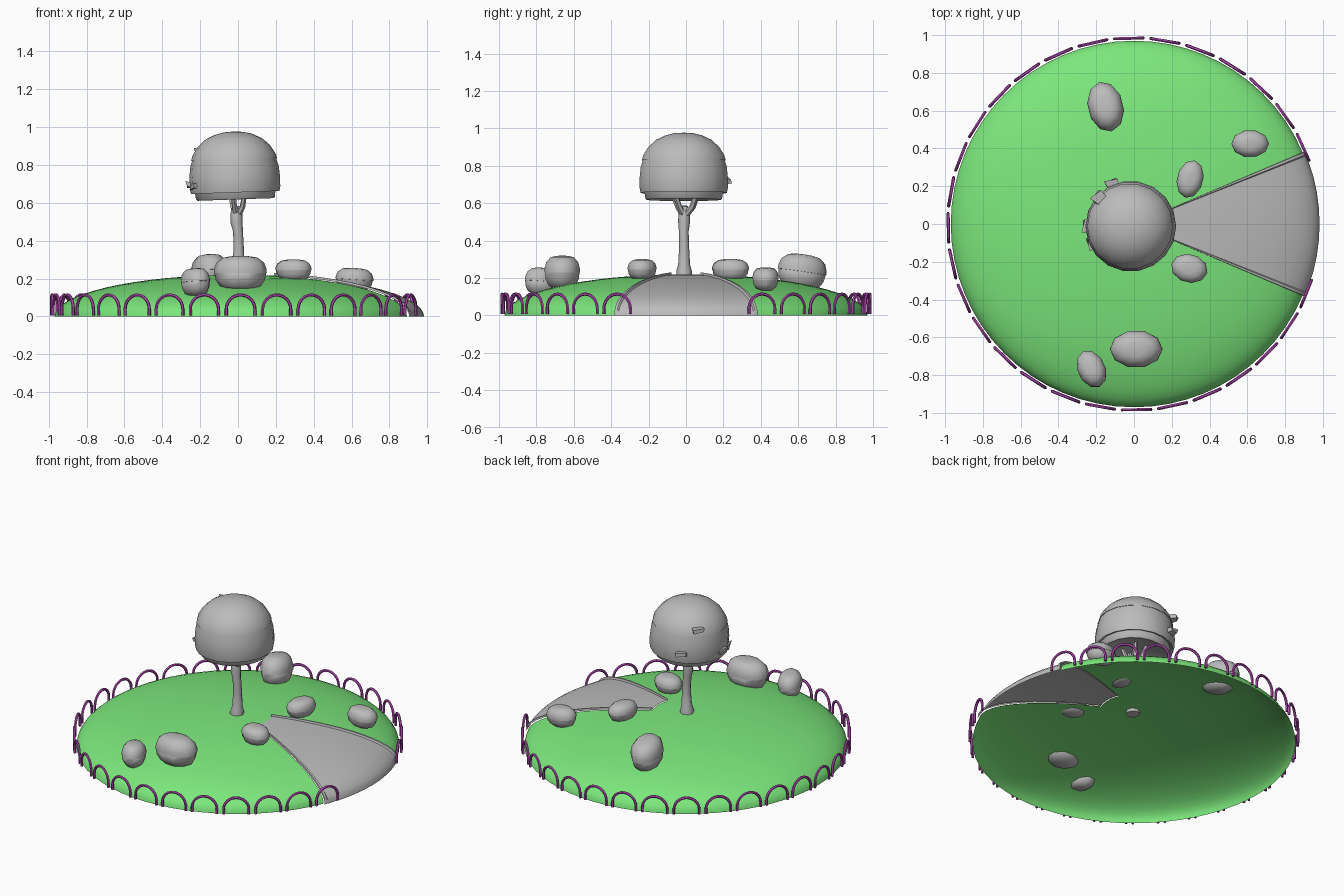
import bpy, bmesh, math
from math import sin, cos, radians, pi
from mathutils import Vector, Matrix

if "Cube" in bpy.data.objects:
    bpy.data.objects.remove(bpy.data.objects["Cube"])


def material(name, col):
    m = bpy.data.materials.new(name)
    m.diffuse_color = (*col, 1)
    m.use_nodes = True
    m.node_tree.nodes["Principled BSDF"].inputs["Base Color"].default_value = m.diffuse_color
    return m


GREEN = material("grass green", (0.2, 0.8, 0.2))
GREY = material("plain grey", (0.5, 0.5, 0.5))
PURPLE = material("fence purple", (0.5, 0.08, 0.5))


def add_mesh(name, verts, faces, mat, angle=40):
    me = bpy.data.meshes.new(name)
    me.from_pydata(verts, [], faces)
    bm = bmesh.new()
    bm.from_mesh(me)
    bmesh.ops.remove_doubles(bm, verts=bm.verts, dist=1e-5)
    bmesh.ops.recalc_face_normals(bm, faces=bm.faces)
    bm.to_mesh(me)
    bm.free()
    me.materials.append(mat)
    ob = bpy.data.objects.new(name, me)
    bpy.context.collection.objects.link(ob)
    finish(ob, angle)
    return ob


def finish(ob, angle):
    bpy.ops.object.select_all(action='DESELECT')
    ob.select_set(True)
    bpy.context.view_layer.objects.active = ob
    bpy.ops.object.shade_smooth_by_angle(angle=radians(angle))


def lathe(name, profile, n, mat, matrix, angle=40):
    verts, faces = [], []
    for r, z in profile:
        for i in range(n):
            a = 2 * pi * i / n
            verts.append(matrix @ Vector((r * cos(a), r * sin(a), z)))
    for j in range(len(profile) - 1):
        for i in range(n):
            k = (i + 1) % n
            faces.append((j * n + i, j * n + k, (j + 1) * n + k, (j + 1) * n + i))
    return add_mesh(name, verts, faces, mat, angle)


def tube(name, pts, radii, mat, res=2):
    cu = bpy.data.curves.new(name, 'CURVE')
    cu.dimensions = '3D'
    cu.bevel_depth = 1
    cu.bevel_resolution = res
    cu.use_fill_caps = True
    sp = cu.splines.new('POLY')
    sp.points.add(len(pts) - 1)
    for p, co, r in zip(sp.points, pts, radii):
        p.co = (*co, 1)
        p.radius = r
    tmp = bpy.data.objects.new(name + "_curve", cu)
    bpy.context.collection.objects.link(tmp)
    dg = bpy.context.evaluated_depsgraph_get()
    me = bpy.data.meshes.new_from_object(tmp.evaluated_get(dg))
    bpy.data.objects.remove(tmp)
    me.materials.clear()
    me.materials.append(mat)
    ob = bpy.data.objects.new(name, me)
    bpy.context.collection.objects.link(ob)
    finish(ob, 50)
    return ob


# Grass dome: an open ellipsoid shell with the path wedge left out
R, H = 0.97, 0.22
HALF = 23


def dome_point(r, a, scale=1.0, lift=0.0):
    z = H * math.sqrt(max(0, 1 - (r / R) ** 2)) * scale + lift
    return Vector((r * scale * cos(a), r * scale * sin(a), max(z, 0)))


inner = 0.205
rads = [0, 0.1, inner] + [R * sin(math.asin(inner / R) + (pi / 2 - math.asin(inner / R)) * k / 14)
                          for k in range(1, 15)]
angs = [radians(HALF + (360 - 2 * HALF) * i / 56) for i in range(57)]
angs += [radians(-HALF + 2 * HALF * i / 8) for i in range(1, 8)]
n = len(angs)
verts = [dome_point(r, a) for r in rads for a in angs]
faces = []
for j in range(len(rads) - 1):
    for i in range(n):
        if j >= 2 and i >= 56:
            continue
        k = (i + 1) % n
        faces.append((j * n + i, j * n + k, (j + 1) * n + k, (j + 1) * n + i))
dome = add_mesh("grass_dome", verts, faces, GREEN, 60)
# make sure the open shell faces outward
if sum(p.normal.z for p in dome.data.polygons) < 0:
    dome.data.flip_normals()

# Path wedge with a low raised lip on both sides
steps = [(-HALF, 0), (-HALF + 0.1, 0.012), (-HALF + 1.0, 0.012), (-HALF + 1.4, 0)]
row = steps + [(-15 + 5 * i, 0) for i in range(7)] + [(-a, l) for a, l in reversed(steps)]
pr = rads[2:]
verts = [dome_point(r, radians(a), 1.013, l if r < R * 0.999 else 0) for r in pr for a, l in row]
w = len(row)
faces = [(j * w + i, j * w + i + 1, (j + 1) * w + i + 1, (j + 1) * w + i)
         for j in range(len(pr) - 1) for i in range(w - 1)]
path = add_mesh("path", verts, faces, GREY, 40)
if sum(p.normal.z for p in path.data.polygons) < 0:
    path.data.flip_normals()

# Fence hoops around the rim, open at the path
for i in range(29):
    a = radians(24.4 + 11.2 * i)
    out = Vector((cos(a), sin(a), 0)) * 0.983
    side = Vector((-sin(a), cos(a), 0))
    prof = [(0.076, 0.006)] + [(0.076 * cos(pi * k / 12), 0.038 + 0.076 * sin(pi * k / 12))
                               for k in range(13)] + [(-0.076, 0.006)]
    tube("fence_hoop", [out + side * s + Vector((0, 0, z)) for s, z in prof],
         [0.0085] * len(prof), PURPLE, 1)

# Tree trunk and forked branches
tube("trunk", [(0, -0.01, 0.2), (0, -0.01, 0.235), (0.002, -0.01, 0.27), (0.004, -0.01, 0.36),
               (0, -0.012, 0.45), (-0.008, -0.01, 0.5), (-0.008, -0.01, 0.56), (-0.005, -0.01, 0.585)],
     [0.042, 0.042, 0.032, 0.027, 0.026, 0.032, 0.03, 0.02], GREY)
for bx, by in ((-0.03, -0.085), (0.04, -0.07), (0.04, 0.065), (-0.045, 0.075)):
    tube("branch", [(-0.005, -0.01, 0.53), (bx * 0.6, by * 0.5, 0.58), (bx, by, 0.68)],
         [0.02, 0.015, 0.012], GREY, 1)

# Leafy crown in three overlapping, slightly tilted layers
centre = Matrix.Translation((-0.018, -0.012, 0.75))


def layer(name, prof, tilt):
    m = centre @ Matrix.Rotation(radians(tilt), 4, 'Y')
    lathe(name, [(r, z - 0.75) for r, z in prof], 18, GREY, m)


layer("crown_bottom", [(0, 0.665), (0.12, 0.645), (0.2, 0.618), (0.208, 0.625), (0.218, 0.69), (0.1, 0.7)], -2)
layer("crown_middle", [(0.2, 0.67), (0.234, 0.655), (0.239, 0.68), (0.24, 0.73), (0.234, 0.79),
                       (0.218, 0.845), (0.15, 0.85)], -2)
layer("crown_top", [(0.2, 0.835), (0.227, 0.83), (0.22, 0.855), (0.192, 0.9), (0.15, 0.938),
                    (0.1, 0.962), (0.05, 0.974), (0, 0.977)], -2)

# Little leaf tufts on the crown
for x, y, z, rot in ((-0.19, 0.145, 0.865, 140), (-0.115, 0.215, 0.715, 115),
                     (-0.25, -0.01, 0.69, 180), (-0.225, -0.1, 0.68, 205)):
    m = Matrix.Translation((x, y, z)) @ Matrix.Rotation(radians(rot), 4, 'Z')
    vs = [m @ Vector(c) for c in ((-0.03, -0.025, -0.015), (-0.03, 0.035, -0.02), (0.02, 0.03, 0),
                                  (0.02, -0.03, -0.01), (-0.03, -0.03, 0.012), (-0.03, 0.03, 0.012),
                                  (0.028, 0.035, 0.025), (0.01, -0.035, 0.012))]
    add_mesh("leaf_tuft", vs, [(0, 1, 2, 3), (4, 5, 6, 7), (0, 1, 5, 4), (1, 2, 6, 5),
                               (2, 3, 7, 6), (3, 0, 4, 7)], GREY, 20)

# Rounded stones: centre, long and short half-widths, heights, turn
base = [(0, -1), (0.5, -1), (0.78, -0.75), (0.93, -0.4), (0.98, 0.05), (0.9, 0.12)]
cap = [(0.92, -0.02), (1.0, 0.0), (0.99, 0.25), (0.9, 0.62), (0.65, 0.92), (0.35, 1), (0, 1.02)]
for x, y, a, b, z0, z1, turn, tilt in (
        (-0.15, 0.62, 0.135, 0.095, 0.14, 0.325, 104, 8),
        (0.615, 0.425, 0.1, 0.073, 0.135, 0.255, 0, 4),
        (0.297, 0.238, 0.102, 0.07, 0.19, 0.3, 76, 0),
        (0.293, -0.235, 0.098, 0.076, 0.19, 0.3, -14, 0),
        (0.012, -0.662, 0.14, 0.1, 0.14, 0.318, 0, 0),
        (-0.225, -0.768, 0.104, 0.074, 0.108, 0.253, 115, 5)):
    m = (Matrix.Translation((x, y, (z0 + z1) / 2)) @ Matrix.Rotation(radians(turn), 4, 'Z')
         @ Matrix.Rotation(radians(tilt), 4, 'Y') @ Matrix.Diagonal((a, b, (z1 - z0) / 2, 1)))
    lathe("stone_base", base, 10, GREY, m, 60)
    lathe("stone_cap", cap, 10, GREY, m, 60)
